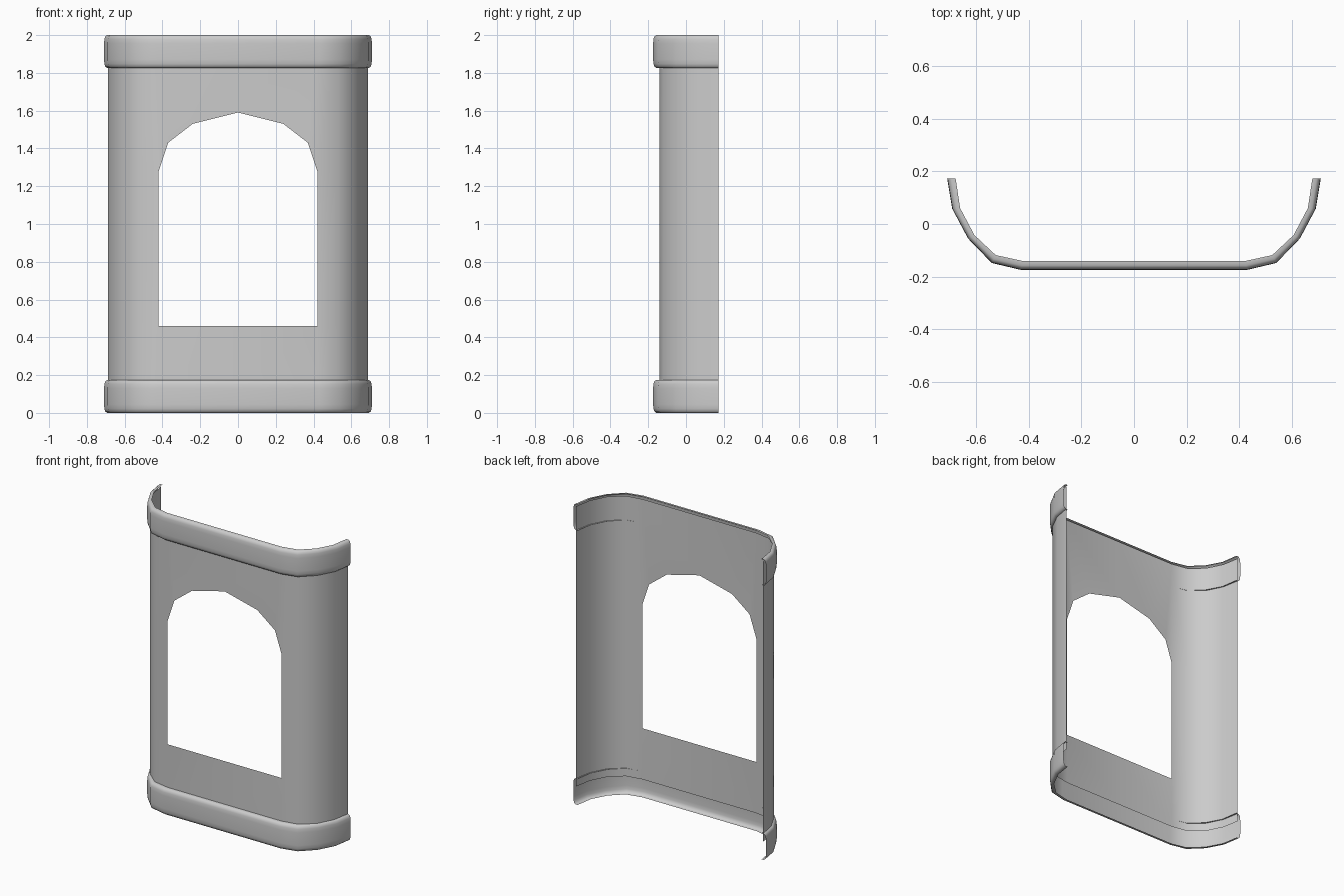
import bpy, bmesh, math

if "Cube" in bpy.data.objects:
    bpy.data.objects.remove(bpy.data.objects["Cube"])

# Half plan curves (x, y), from the front fold round to the open back edge
WALL = [(0.42, -0.14), (0.528, -0.12), (0.615, -0.045), (0.668, 0.06), (0.688, 0.172)]
INNER = [(0.0, -0.141), (0.42, -0.141), (0.525, -0.118), (0.606, -0.042), (0.66, 0.06), (0.677, 0.172)]
OUTER = [(0.0, -0.174), (0.43, -0.174), (0.54, -0.148), (0.63, -0.055), (0.69, 0.058), (0.709, 0.172)]
ARCH = [(0.42, 1.28), (0.37, 1.43), (0.24, 1.53), (0.0, 1.59)]
SILL, BOTTOM, TOP = 0.46, 0.12, 1.985


def finish(name, faces, angle):
    """Make a mirrored mesh object from polygons given as coordinate lists."""
    bm = bmesh.new()
    for s in (1, -1):
        for f in faces:
            pts = [(s * x, y, z) for x, y, z in f]
            bm.faces.new([bm.verts.new(p) for p in (pts if s > 0 else pts[::-1])])
    bmesh.ops.remove_doubles(bm, verts=bm.verts, dist=1e-4)
    me = bpy.data.meshes.new(name)
    bm.to_mesh(me)
    bm.free()
    ob = bpy.data.objects.new(name, me)
    bpy.context.collection.objects.link(ob)
    bpy.context.view_layer.objects.active = ob
    ob.select_set(True)
    bpy.ops.object.shade_smooth_by_angle(angle=math.radians(angle))
    ob.select_set(False)
    return ob


# Wall sheet: flat front around the arched window, plus curved side strips
y = WALL[0][1]
x = WALL[0][0]
wall = [[(0, y, BOTTOM), (x, y, BOTTOM), (x, y, SILL), (0, y, SILL)],
        [(0, y, TOP), (0, y, ARCH[-1][1])] + [(a, y, z) for a, z in ARCH[-2::-1]] + [(x, y, TOP)]]
levels = [BOTTOM, SILL, ARCH[0][1], TOP]
for (x0, y0), (x1, y1) in zip(WALL, WALL[1:]):
    for z0, z1 in zip(levels, levels[1:]):
        wall.append([(x0, y0, z0), (x1, y1, z0), (x1, y1, z1), (x0, y0, z1)])
finish("window_wall", wall, 40)

# Rounded trim profile (outward fraction, height), open toward the wall
PROFILE = [(0, 0), (0.5, 0.0), (0.8, 0.008), (0.95, 0.022), (1, 0.045),
           (1, 0.13), (0.95, 0.153), (0.8, 0.167), (0.5, 0.174), (0, 0.174)]


def trim(name, base):
    def point(i, d, z):
        a, b = INNER[i], OUTER[i]
        return (a[0] + (b[0] - a[0]) * d, a[1] + (b[1] - a[1]) * d, base + z)
    faces = []
    for i in range(len(INNER) - 1):
        for p, q in zip(PROFILE, PROFILE[1:]):
            faces.append([point(i, *p), point(i + 1, *p), point(i + 1, *q), point(i, *q)])
    finish(name, faces, 50)


# Bottom and top trims
trim("bottom_trim", 0.0)
trim("top_trim", 1.826)
